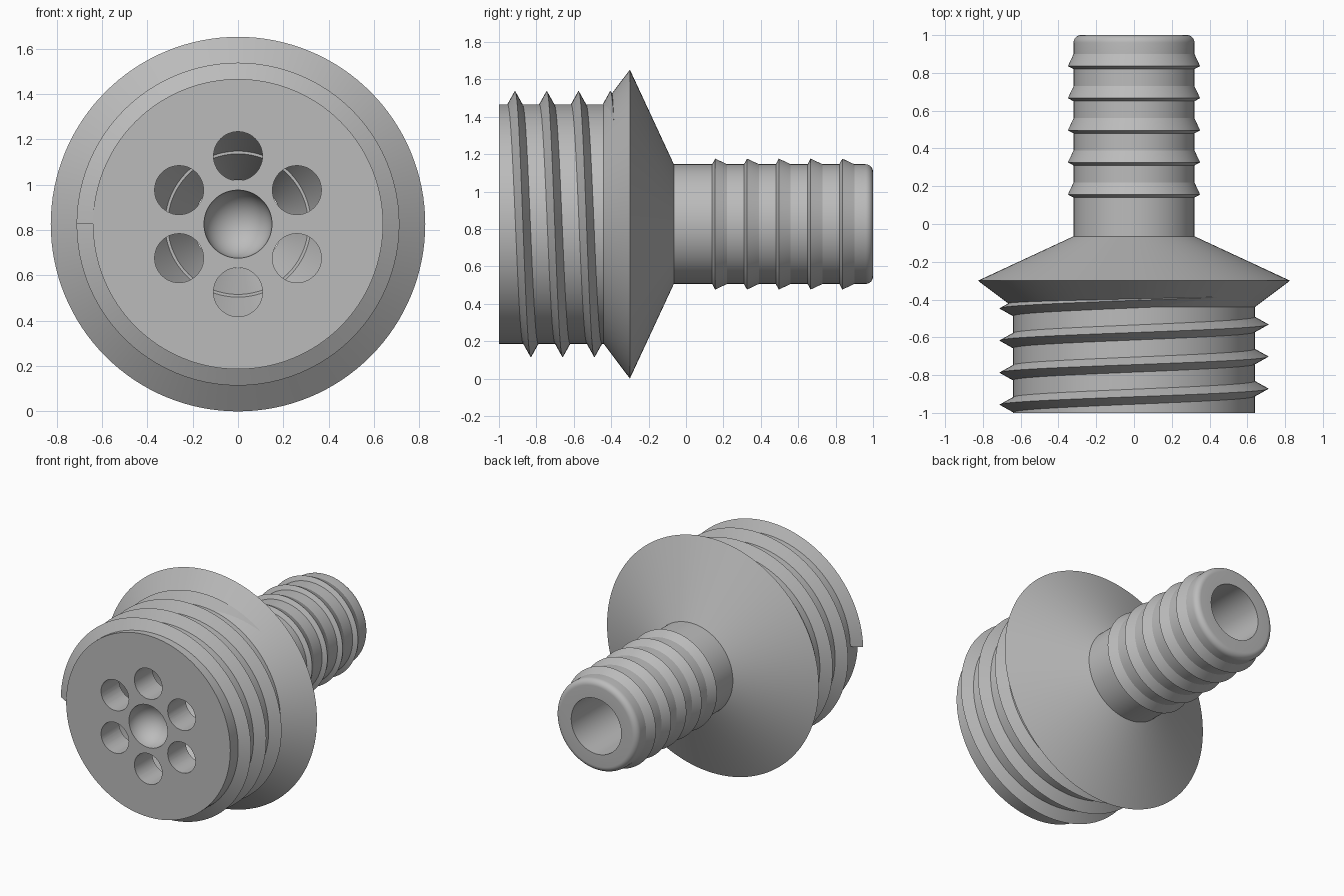
import bpy, bmesh
from math import sin, cos, pi, radians
from mathutils import Matrix, Vector

AXIS_Z = 0.826
PITCH = 0.17

cube = bpy.data.objects.get("Cube")
if cube:
    bpy.data.objects.remove(cube, do_unlink=True)

grey = bpy.data.materials.new("plain grey")
grey.use_nodes = True
colour = (0.5, 0.5, 0.5, 1)
grey.diffuse_color = colour
grey.node_tree.nodes["Principled BSDF"].inputs["Base Color"].default_value = colour


def make_object(name, bm):
    bmesh.ops.recalc_face_normals(bm, faces=bm.faces[:])
    mesh = bpy.data.meshes.new(name)
    bm.to_mesh(mesh)
    bm.free()
    mesh.materials.append(grey)
    ob = bpy.data.objects.new(name, mesh)
    bpy.context.collection.objects.link(ob)
    ob.location.z = AXIS_Z
    return ob


def select_only(ob):
    bpy.ops.object.select_all(action='DESELECT')
    ob.select_set(True)
    bpy.context.view_layer.objects.active = ob


def lathe(name, profile, steps=128):
    """Revolve (radius, y) points around the y axis."""
    bm = bmesh.new()
    verts = [bm.verts.new((r, y, 0)) for r, y in profile]
    edges = [bm.edges.new(pair) for pair in zip(verts, verts[1:])]
    bmesh.ops.spin(bm, geom=verts + edges, cent=(0, 0, 0), axis=(0, 1, 0),
                   angle=2 * pi, steps=steps)
    bmesh.ops.remove_doubles(bm, verts=bm.verts[:], dist=1e-4)
    return make_object(name, bm)


def arc(r, y, radius, start, end, steps):
    angles = [radians(start + (end - start) * i / steps) for i in range(steps + 1)]
    return [(r + radius * cos(a), y + radius * sin(a)) for a in angles]


# Front dimple, threaded barrel and double-cone flange
profile = [(max(r, 0), y) for r, y in arc(0, -1, 0.15, 90, 0, 12)]
profile += [(0.64, -1), (0.64, -0.44), (0.826, -0.3), (0.32, -0.065)]
# Hose tail with five barbs and a rounded tip
for i in range(5):
    y = 0.14 + i * PITCH
    profile += [(0.32, y), (0.35, y + 0.016), (0.32, y + 0.08)]
profile += arc(0.28, 0.96, 0.04, 0, 90, 8)
# Bore, funnel with a small ledge, and back of the front plate
profile += [(0.195, 1), (0.195, -0.06), (0.31, -0.3), (0.322, -0.3),
            (0.45, -0.55), (0.45, -0.8), (0, -0.8)]
body = lathe("fitting_body", profile)

# Ring of six inlet holes
bm = bmesh.new()
for i in range(6):
    a = pi / 2 + i * pi / 3
    place = Matrix.Translation(Vector((0.3 * cos(a), -0.9, 0.3 * sin(a))))
    bmesh.ops.create_cone(bm, cap_ends=True, segments=48, radius1=0.108,
                          radius2=0.108, depth=0.34,
                          matrix=place @ Matrix.Rotation(pi / 2, 4, 'X'))
cutter = make_object("inlet_hole_cutter", bm)
cutter.hide_render = True
cut = body.modifiers.new("inlet holes", 'BOOLEAN')
cut.operation = 'DIFFERENCE'
cut.solver = 'EXACT'
cut.object = cutter
select_only(body)
bpy.ops.object.modifier_apply(modifier=cut.name)
bpy.data.objects.remove(cutter, do_unlink=True)

# Helical thread ridge running into the flange
bm = bmesh.new()
section = [(0.62, -0.04), (0.64, -0.04), (0.712, 0), (0.64, 0.04), (0.62, 0.04)]
per_turn = 96
rings = []
for i in range(int(per_turn * 3.5) + 1):
    turn = i / per_turn
    a = pi - turn * 2 * pi
    y = -0.957 + turn * PITCH
    rings.append([bm.verts.new((r * cos(a), y + dy, r * sin(a))) for r, dy in section])
n = len(section)
for p, q in zip(rings, rings[1:]):
    for k in range(n):
        bm.faces.new((p[k], p[(k + 1) % n], q[(k + 1) % n], q[k]))
bm.faces.new(rings[0])
bm.faces.new(rings[-1])
thread = make_object("screw_thread", bm)

# Smooth shading with crisp edges
for ob in (body, thread):
    select_only(ob)
    bpy.ops.object.shade_smooth_by_angle(angle=radians(15))
